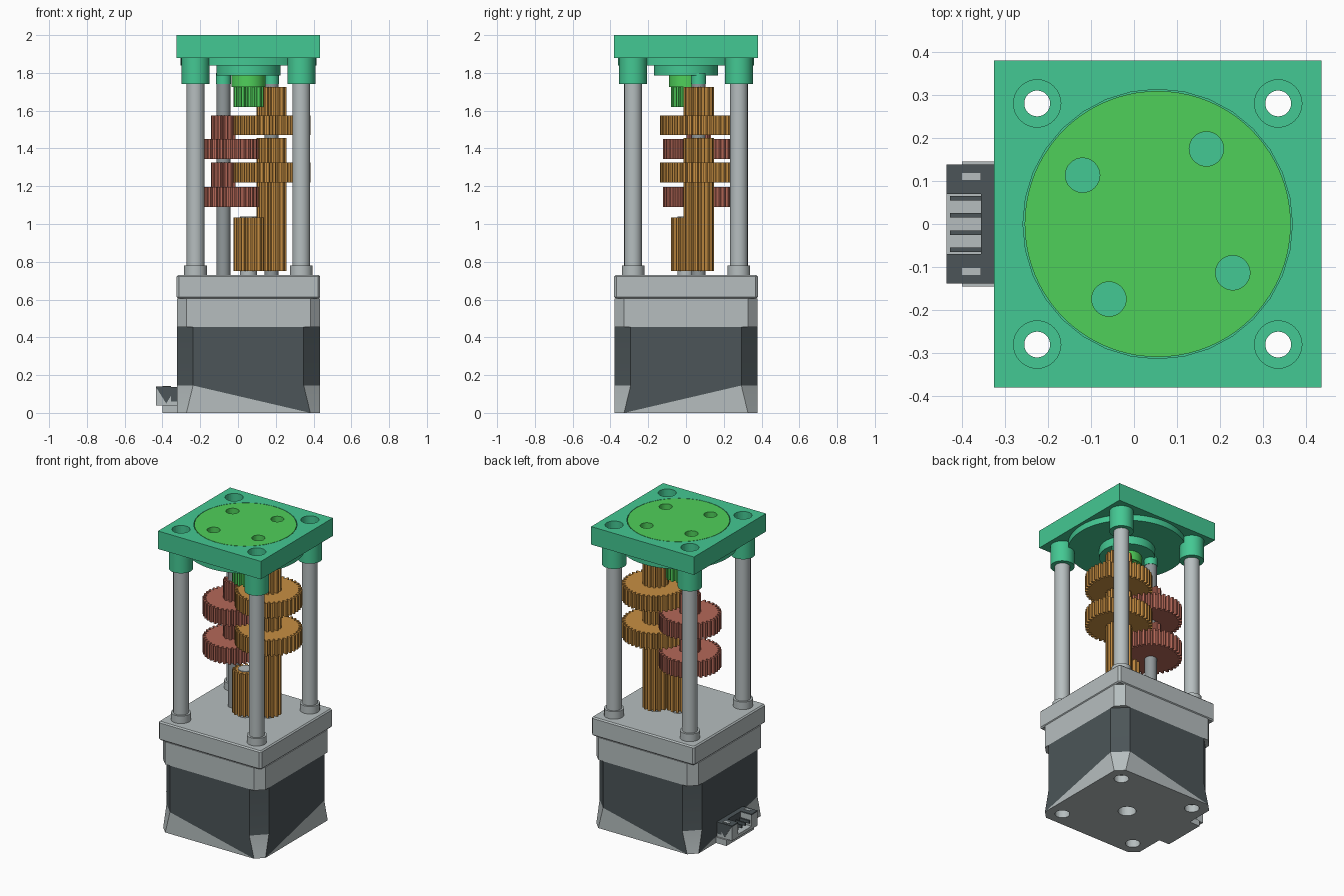
import bpy, bmesh
from math import cos, sin, pi, radians

old = bpy.data.objects.get("Cube")
if old:
    bpy.data.objects.remove(old, do_unlink=True)


def material(name, rgb):
    lin = [((v / 255 + 0.055) / 1.055) ** 2.4 for v in rgb] + [1]
    m = bpy.data.materials.new(name)
    m.use_nodes = True
    m.diffuse_color = lin
    m.node_tree.nodes["Principled BSDF"].inputs["Base Color"].default_value = lin
    return m


TEAL = material("teal plastic", (68, 200, 147))
GREEN = material("leaf green", (79, 208, 90))
ORANGE = material("orange brown", (200, 143, 66))
RED = material("brick red", (181, 104, 88))
GREY = material("light grey", (182, 190, 191))
STEEL = material("shaft steel", (145, 152, 154))
DARK = material("dark grey", (76, 85, 88))

CX = 0.055                      # main axis
HALF = 0.38                     # half width of the square housing
CORNERS = [(CX + sx * 0.28, sy * 0.28) for sx in (-1, 1) for sy in (-1, 1)]


def finish(name, bm, mats):
    bmesh.ops.recalc_face_normals(bm, faces=bm.faces)
    me = bpy.data.meshes.new(name)
    bm.to_mesh(me)
    bm.free()
    ob = bpy.data.objects.new(name, me)
    bpy.context.collection.objects.link(ob)
    for m in mats:
        me.materials.append(m)
    return ob


def add_prism(bm, pts, z0, z1):
    low = [bm.verts.new((x, y, z0)) for x, y in pts]
    high = [bm.verts.new((x, y, z1)) for x, y in pts]
    bm.faces.new(low[::-1])
    bm.faces.new(high)
    for i in range(len(pts)):
        j = (i + 1) % len(pts)
        bm.faces.new((low[i], low[j], high[j], high[i]))


def prism(name, pts, z0, z1, mat):
    bm = bmesh.new()
    add_prism(bm, pts, z0, z1)
    return finish(name, bm, [mat])


def circle(x, y, r, n=40):
    return [(x + r * cos(2 * pi * i / n), y + r * sin(2 * pi * i / n)) for i in range(n)]


def smooth(ob):
    bpy.ops.object.select_all(action="DESELECT")
    ob.select_set(True)
    bpy.context.view_layer.objects.active = ob
    bpy.ops.object.shade_smooth_by_angle(angle=radians(30))


def cylinder(name, x, y, r, z0, z1, mat, n=40):
    ob = prism(name, circle(x, y, r, n), z0, z1, mat)
    smooth(ob)
    return ob


def bore(ob, centres, r, z0, z1):
    """Drill round holes and keep the result as plain mesh."""
    bm = bmesh.new()
    for x, y in centres:
        add_prism(bm, circle(x, y, r, 32), z0, z1)
    cutter = finish("drill", bm, [])
    cutter.hide_render = True
    mod = ob.modifiers.new("holes", "BOOLEAN")
    mod.operation = "DIFFERENCE"
    mod.solver = "EXACT"
    mod.object = cutter
    deps = bpy.context.evaluated_depsgraph_get()
    me = bpy.data.meshes.new_from_object(ob.evaluated_get(deps))
    ob.modifiers.clear()
    ob.data = me
    bpy.data.objects.remove(cutter, do_unlink=True)
    smooth(ob)


def box(name, x0, x1, y0, y1, z0, z1, mat):
    return prism(name, [(x0, y0), (x1, y0), (x1, y1), (x0, y1)], z0, z1, mat)


def octagon(h, c):
    k = h - c
    return [(CX + x, y) for x, y in ((-k, -h), (k, -h), (h, -k), (h, k),
                                     (k, h), (-k, h), (-h, k), (-h, -k))]


def gear(name, x, y, teeth, z0, z1, mat, module=0.01):
    pitch = teeth * module / 2
    root, tip = pitch - 1.2 * module, pitch + module
    pts = []
    for i in range(teeth):
        for f, r in ((0, root), (0.3, root), (0.45, tip), (0.85, tip)):
            a = 2 * pi * (i + f) / teeth
            pts.append((x + r * cos(a), y + r * sin(a)))
    return prism(name, pts, z0, z1, mat)


# Motor body: lofted octagon, dark sleeve, end cap meeting it along diagonals
bm = bmesh.new()
rings = [[bm.verts.new((x, y, z)) for x, y in octagon(HALF - 0.002, c)]
         for z, c in ((0, 0.05), (0.145, 0.085), (0.455, 0.085))]
bm.faces.new(rings[0][::-1])
bm.faces.new(rings[2])
low, mid, top = rings
for i in range(8):
    j = (i + 1) % 8
    bm.faces.new((mid[i], mid[j], top[j], top[i])).material_index = 1
    if i % 2:
        bm.faces.new((low[i], low[j], mid[j], mid[i]))
    elif i % 4 == 0:
        bm.faces.new((low[i], low[j], mid[i]))
        bm.faces.new((low[j], mid[j], mid[i])).material_index = 1
    else:
        bm.faces.new((low[i], low[j], mid[j]))
        bm.faces.new((low[i], mid[j], mid[i])).material_index = 1
body = finish("motor_body", bm, [GREY, DARK])
bore(body, CORNERS, 0.03, -0.1, 0.6)
bore(body, CORNERS, 0.045, -0.1, 0.05)
bore(body, [(CX, 0)], 0.055, -0.1, 0.08)

collar = prism("motor_upper_body", octagon(HALF - 0.002, 0.05), 0.455, 0.605, GREY)
bore(collar, CORNERS, 0.03, 0.4, 0.7)

# Mounting flange with softened edges
bm = bmesh.new()
add_prism(bm, octagon(HALF, 0.012), 0.605, 0.73)
bmesh.ops.bevel(bm, geom=[e for e in bm.edges if abs(e.verts[0].co.z - e.verts[1].co.z) < 0.01],
                offset=0.008, segments=1, affect="EDGES")
flange = finish("mounting_flange", bm, [GREY])
bore(flange, CORNERS, 0.03, 0.5, 0.9)

# Cable socket on the right side of the motor
box("socket_base", -0.4, -0.32, -0.145, 0.145, 0, 0.04, GREY)
box("socket_floor", -0.435, -0.32, -0.135, 0.135, 0.04, 0.06, GREY)
box("socket_back_wall", -0.355, -0.32, -0.135, 0.135, 0.06, 0.138, DARK)
for s, side in ((-1, "front"), (1, "back")):
    ys = sorted((s * 0.07, s * 0.135))
    box("socket_wall_" + side, -0.435, -0.355, *ys, 0.06, 0.132, GREY)
    box("socket_rim_" + side, -0.435, -0.355, *ys, 0.132, 0.14, DARK)
    box("socket_slot_" + side, -0.4, -0.355, s * 0.11 - 0.008, s * 0.11 + 0.008, 0.138, 0.142, GREY)
    bm = bmesh.new()
    tri = [(-0.435, 0.138), (-0.325, 0.138), (-0.38, 0.05)]
    outer = [bm.verts.new((x, s * 0.138, z)) for x, z in tri]
    inner = [bm.verts.new((x, s * 0.134, z)) for x, z in tri]
    bm.faces.new(outer)
    bm.faces.new(inner[::-1])
    for i in range(3):
        j = (i + 1) % 3
        bm.faces.new((outer[i], outer[j], inner[j], inner[i]))
    finish("socket_side_panel_" + side, bm, [DARK])
for i in range(4):
    y = -0.06 + 0.04 * i
    box(f"socket_pin_{i + 1}", -0.427, -0.355, y - 0.005, y + 0.005, 0.08, 0.1, DARK)

# Hollow corner posts with foot collars and top sleeves
for i, (x, y) in enumerate(CORNERS, 1):
    for name, r, z0, z1, mat in (("post", 0.047, 0.73, 1.76, GREY),
                                 ("post_foot", 0.06, 0.73, 0.78, GREY),
                                 ("post_sleeve", 0.074, 1.74, 1.88, TEAL)):
        part = cylinder(f"{name}_{i}", x, y, r, z0, z1, mat)
        bore(part, [(x, y)], 0.03, z0 - 0.1, z1 + 0.1)

# Top plate with counterbores and a recess for the output disc
plate = box("top_plate", CX - HALF, CX + HALF, -HALF, HALF, 1.88, 2, TEAL)
bore(plate, CORNERS, 0.03, 1.8, 2.1)
bore(plate, CORNERS, 0.055, 1.94, 2.1)
bore(plate, [(CX, 0)], 0.313, 1.94, 2.1)
disc = cylinder("output_disc", CX, 0, 0.309, 1.941, 2, GREEN, 80)
a0 = radians(57)
bore(disc, [(CX + 0.208 * cos(a0 + k * pi / 2), 0.208 * sin(a0 + k * pi / 2))
            for k in range(4)], 0.04, 1.9, 2.1)
under = cylinder("plate_under_disc", CX, 0, 0.36, 1.84, 1.88, TEAL, 80)
bore(under, CORNERS, 0.03, 1.8, 1.9)
cylinder("bearing_boss", CX, 0, 0.17, 1.785, 1.84, TEAL, 64)
cylinder("output_hub", CX, 0, 0.09, 1.725, 1.785, GREEN)
gear("output_pinion", CX, 0, 14, 1.62, 1.725, GREEN)

# Two gear shafts and the motor shaft
OX, RX, SY = 0.178, -0.077, 0.067
for name, x in (("left_shaft", OX), ("right_shaft", RX)):
    cylinder(name, x, SY, 0.037, 0.73, 1.76, STEEL)
    cylinder(name + "_boss", x, SY, 0.04, 1.74, 1.80, TEAL)
cylinder("motor_shaft", CX, 0, 0.045, 0.73, 1.04, GREY)

# Gear train
gear("motor_pinion", CX, 0, 14, 0.75, 1.035, ORANGE)
for name, x, teeth, z0, z1, mat in (
        ("left_long_pinion", OX, 14, 0.75, 1.22, ORANGE),
        ("left_lower_wheel", OX, 39, 1.22, 1.325, ORANGE),
        ("left_middle_pinion", OX, 14, 1.325, 1.455, ORANGE),
        ("left_upper_wheel", OX, 39, 1.47, 1.575, ORANGE),
        ("left_upper_pinion", OX, 14, 1.575, 1.725, ORANGE),
        ("right_lower_wheel", RX, 36, 1.09, 1.195, RED),
        ("right_lower_pinion", RX, 11, 1.195, 1.325, RED),
        ("right_upper_wheel", RX, 36, 1.345, 1.45, RED),
        ("right_upper_pinion", RX, 11, 1.45, 1.575, RED)):
    gear(name, x, SY, teeth, z0, z1, mat)
